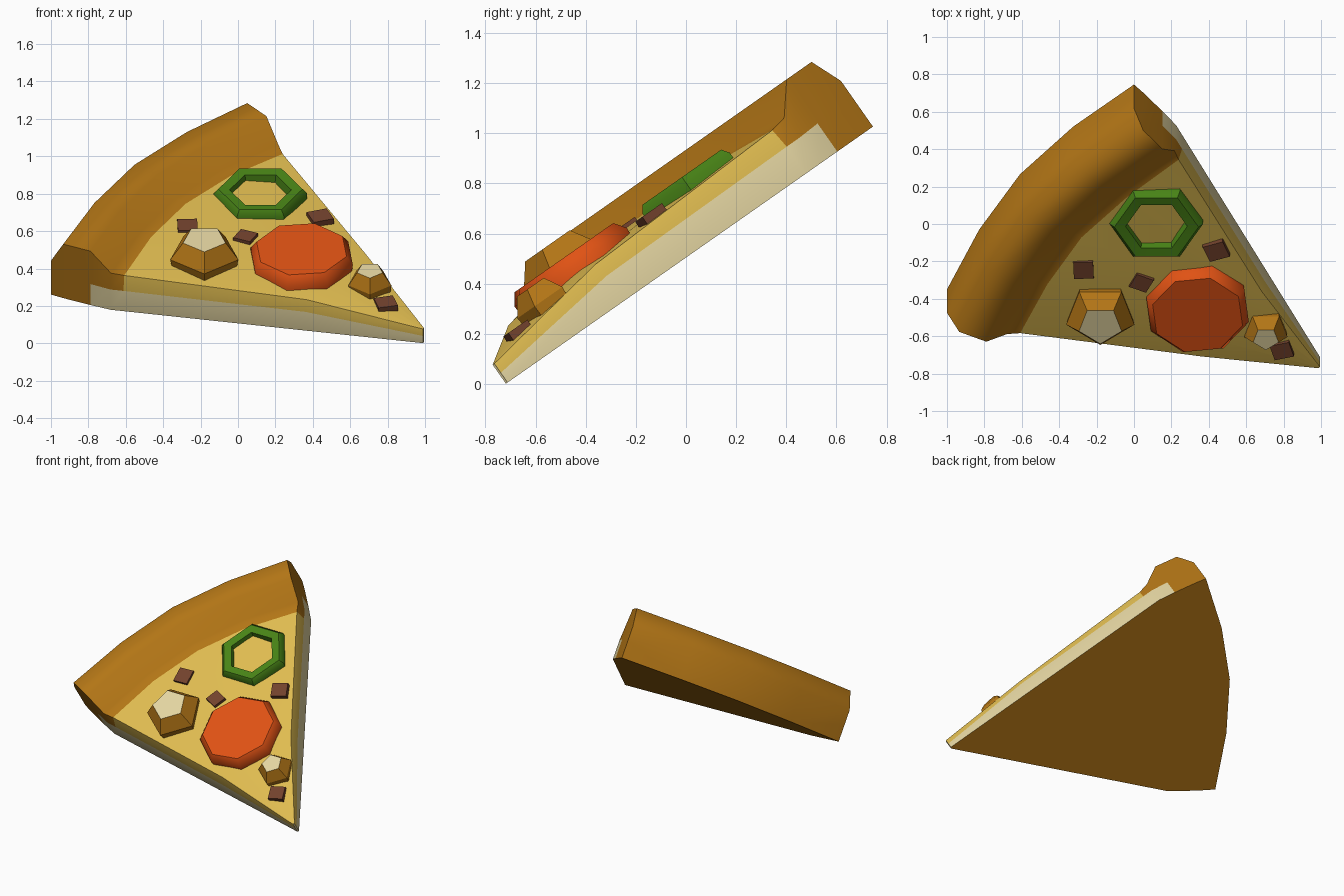
import bpy, bmesh, math
from mathutils import Vector

if "Cube" in bpy.data.objects:
    bpy.data.objects.remove(bpy.data.objects["Cube"])

TILT = math.radians(35)
CT, ST = math.cos(TILT), math.sin(TILT)


def place(u, v, n):
    """Slice plane coordinates (u, v, height n) to the tilted world."""
    return Vector((u, v * CT - n * ST, v * ST + n * CT))


def material(name, rgb):
    m = bpy.data.materials.new(name)
    m.diffuse_color = (*rgb, 1)
    m.use_nodes = True
    m.node_tree.nodes["Principled BSDF"].inputs["Base Color"].default_value = m.diffuse_color
    return m


CHEESE = material("cheese_yellow", (0.74, 0.50, 0.08))
CRUST = material("crust_brown", (0.45, 0.18, 0.008))
CREAM = material("cream", (0.78, 0.67, 0.36))
RED = material("tomato_red", (0.75, 0.085, 0.007))
GREEN = material("pepper_green", (0.065, 0.23, 0.008))
DARK = material("meat_brown", (0.17, 0.055, 0.026))


def finish(name, bm, mats, angle):
    bmesh.ops.recalc_face_normals(bm, faces=bm.faces)
    me = bpy.data.meshes.new(name)
    bm.to_mesh(me)
    bm.free()
    for m in mats:
        me.materials.append(m)
    ob = bpy.data.objects.new(name, me)
    bpy.context.collection.objects.link(ob)
    bpy.ops.object.select_all(action='DESELECT')
    ob.select_set(True)
    bpy.context.view_layer.objects.active = ob
    bpy.ops.object.shade_smooth_by_angle(angle=math.radians(angle))
    return ob


# Slice body: cross loops at growing radius from the tip, lofted together
TIP_U, TIP_V, AXIS, BOTTOM = 1.0, -0.59, 143.2, 0.413
COLS = (-1, -0.5, 0, 0.5, 1)
# radius, half angle, top height, side height, edge inset, crown
STATIONS = [
    (0.012, 26.25, 0.505, 0.46, 0.0, 0.0),
    (0.65, 26.25, 0.598, 0.535, 0.025, 0.02),
    (1.60, 26.25, 0.632, 0.545, 0.02, 0.02),
    (1.67, 26.25, 0.645, 0.545, 0.01, 0.01),
    (1.785, 25.5, 0.765, 0.55, 0.0, 0.0),
    (1.94, 24.5, 0.765, 0.55, 0.0, 0.0),
    (2.01, 24.0, 0.636, 0.53, 0.0, 0.0),
]
CRUST_START, CREAM_END = 2, 4


def polar(r, c, half, n):
    if r > 1.5:
        r += 0.04 * c ** 4
    a = math.radians(AXIS + c * half)
    return place(TIP_U + r * math.cos(a), TIP_V + r * math.sin(a), n)


bm = bmesh.new()
loops = []
for r, half, top, side, inset, crown in STATIONS:
    narrow = half - math.degrees(inset / r)
    pts = [polar(r, c, narrow, top + (crown if abs(c) < 1 else 0)) for c in COLS]
    pts.append(polar(r, 1, half, side))
    pts += [polar(r, c, half, BOTTOM) for c in reversed(COLS)]
    pts.append(polar(r, -1, half, side))
    loops.append([bm.verts.new(p) for p in pts])
for j in range(len(loops) - 1):
    a, b = loops[j], loops[j + 1]
    for k in range(12):
        m = (k + 1) % 12
        f = bm.faces.new((a[k], a[m], b[m], b[k]))
        if k in (5, 10):                       # lower side strip
            f.material_index = 2 if j < CREAM_END else 1
        elif 6 <= k <= 9:                      # underside
            f.material_index = 1
        else:                                  # top and upper side strip
            f.material_index = 0 if j < CRUST_START else 1
for ring, mat in ((loops[0], 2), (loops[-1], 1)):   # tip and outer wall
    faces = [(ring[i], ring[i + 1], ring[9 - i], ring[10 - i]) for i in (1, 2)]
    faces += [(ring[0], ring[1], ring[9], ring[10], ring[11]),
              (ring[3], ring[4], ring[5], ring[6], ring[7])]
    for vs in faces:
        bm.faces.new(vs).material_index = mat
finish("slice_with_crust", bm, (CHEESE, CRUST, CREAM), 65)


def topping(name, centre, rings, sides, rot, mats, squash=1.0, hollow=False, angle=30):
    """Loft polygon rings (radius, height); cap them, or close them as a hoop."""
    bm = bmesh.new()
    rows = []
    for rad, n in rings:
        row = []
        for i in range(sides):
            a = math.radians(rot + 360 * i / sides)
            row.append(bm.verts.new(place(centre[0] + rad * math.cos(a),
                                          centre[1] + rad * squash * math.sin(a), n)))
        rows.append(row)
    for j in range(len(rows) if hollow else len(rows) - 1):
        a, b = rows[j], rows[(j + 1) % len(rows)]
        for i in range(sides):
            m = (i + 1) % sides
            bm.faces.new((a[i], a[m], b[m], b[i]))
    if not hollow:
        bm.faces.new(rows[0])
        bm.faces.new(rows[-1]).material_index = len(mats) - 1
    return finish(name, bm, mats, angle)


# Tomato disc
topping("tomato_slice", (0.34, -0.11),
        [(0.275, 0.56), (0.285, 0.645), (0.25, 0.692)], 8, 29, (RED,), angle=45)

# Pepper ring
topping("pepper_ring", (0.12, 0.46),
        [(0.25, 0.60), (0.25, 0.655), (0.225, 0.685), (0.165, 0.68), (0.15, 0.60)],
        6, 0, (GREEN,), squash=0.98, hollow=True, angle=45)

# Mushrooms with a pale flat cap
topping("mushroom_large", (-0.18, -0.125),
        [(0.175, 0.59), (0.192, 0.675), (0.12, 0.768)], 5, -90, (CRUST, CREAM), angle=30)
topping("mushroom_small", (0.705, -0.28),
        [(0.11, 0.50), (0.121, 0.60), (0.072, 0.672)], 5, -90, (CRUST, CREAM), angle=30)

# Small flat meat bits
for i, (u, v, n, rad, rot, squash) in enumerate([
        (-0.27, 0.16, 0.655, 0.075, 47, 1.0),
        (0.04, 0.07, 0.648, 0.07, 20, 0.9),
        (0.44, 0.27, 0.638, 0.08, 65, 0.9),
        (0.79, -0.43, 0.565, 0.075, 60, 0.9)]):
    topping("meat_bit_%d" % (i + 1), (u, v), [(rad, n - 0.04), (rad, n + 0.008)],
            4, rot, (DARK,), squash=squash)
